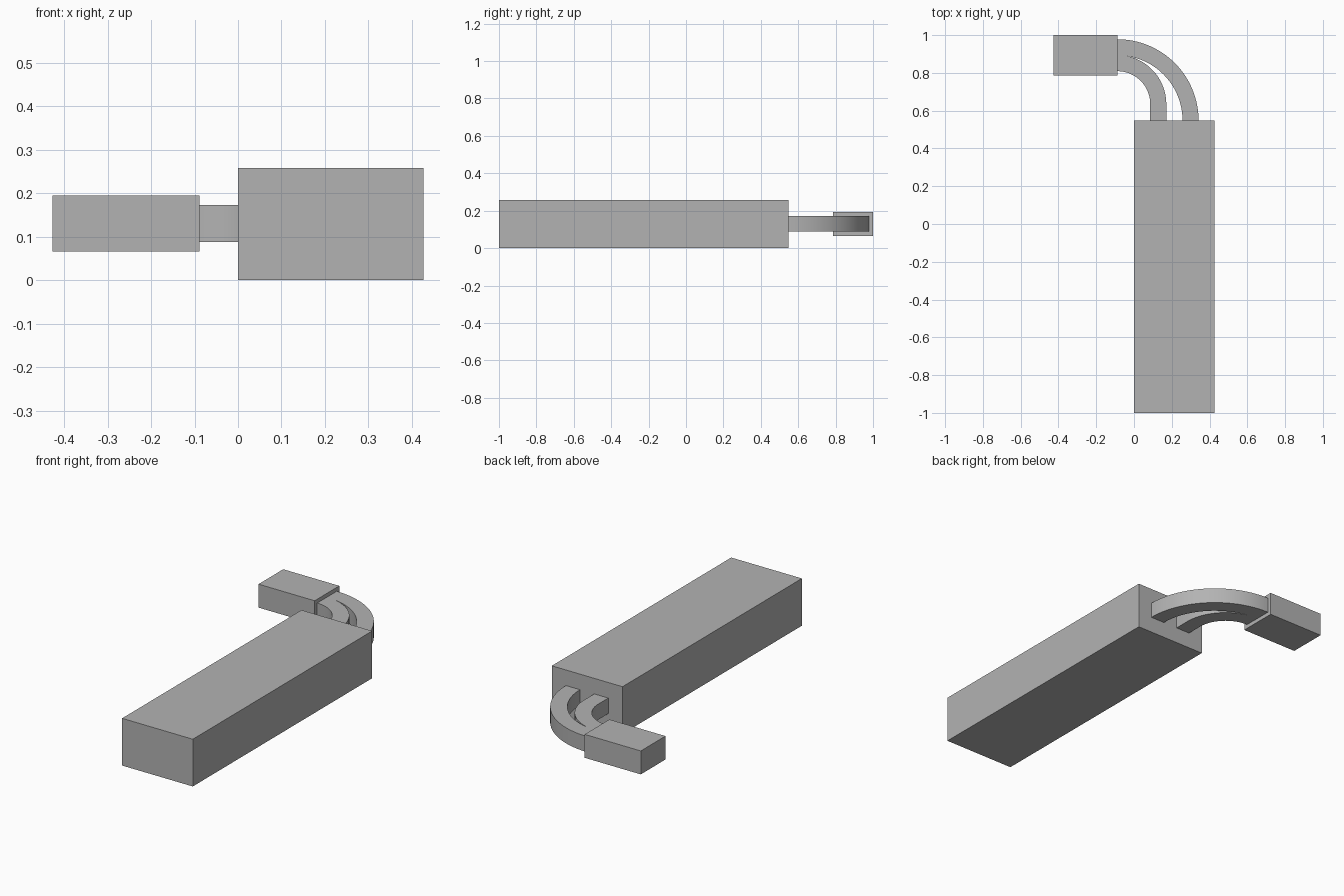
import bpy
import bmesh
import math

cube = bpy.data.objects.get("Cube")
if cube:
    bpy.data.objects.remove(cube, do_unlink=True)

grey = bpy.data.materials.new("plain_grey")
grey.use_nodes = True
GREY = (0.45, 0.45, 0.45, 1)
grey.diffuse_color = GREY
grey.node_tree.nodes["Principled BSDF"].inputs["Base Color"].default_value = GREY


def extrude_outline(name, outline, z0, z1):
    """Solid with a flat outline in plan, running from z0 to z1."""
    bm = bmesh.new()
    face = bm.faces.new([bm.verts.new((x, y, z0)) for x, y in outline])
    top = bmesh.ops.extrude_face_region(bm, geom=[face])
    verts = [v for v in top["geom"] if isinstance(v, bmesh.types.BMVert)]
    bmesh.ops.translate(bm, verts=verts, vec=(0, 0, z1 - z0))
    bmesh.ops.recalc_face_normals(bm, faces=bm.faces)
    mesh = bpy.data.meshes.new(name)
    bm.to_mesh(mesh)
    bm.free()
    mesh.materials.append(grey)
    obj = bpy.data.objects.new(name, mesh)
    bpy.context.collection.objects.link(obj)
    return obj


def box(name, x0, x1, y0, y1, z0, z1):
    return extrude_outline(name, [(x0, y0), (x1, y0), (x1, y1), (x0, y1)], z0, z1)


BODY_END = 0.548   # back face of the long body
PLUG_X = -0.088    # face of the small block where the bands meet it
BAND = 0.085       # width and height of each band


def bent_band(name, radius, centre_y, steps=32):
    """Square band leaving the body straight, then turning a quarter circle."""
    def edge(r):
        arc = [math.pi / 2 * i / steps for i in range(steps + 1)]
        pts = [(PLUG_X + r * math.cos(a), centre_y + r * math.sin(a)) for a in arc]
        if centre_y > BODY_END:
            pts.insert(0, (PLUG_X + r, BODY_END))
        return pts

    outline = edge(radius) + edge(radius - BAND)[::-1]
    obj = extrude_outline(name, outline, 0.088, 0.088 + BAND)
    bpy.ops.object.select_all(action="DESELECT")
    obj.select_set(True)
    bpy.context.view_layer.objects.active = obj
    bpy.ops.object.shade_smooth_by_angle(angle=math.radians(30))


# Long body and small end block
box("long_body", 0, 0.427, -1, BODY_END, 0, 0.258)
box("end_block", -0.427, PLUG_X, 0.787, 1, 0.066, 0.194)

# Two curved bands joining them
bent_band("outer_band", 0.43, BODY_END)
bent_band("inner_band", 0.259, 0.635)
